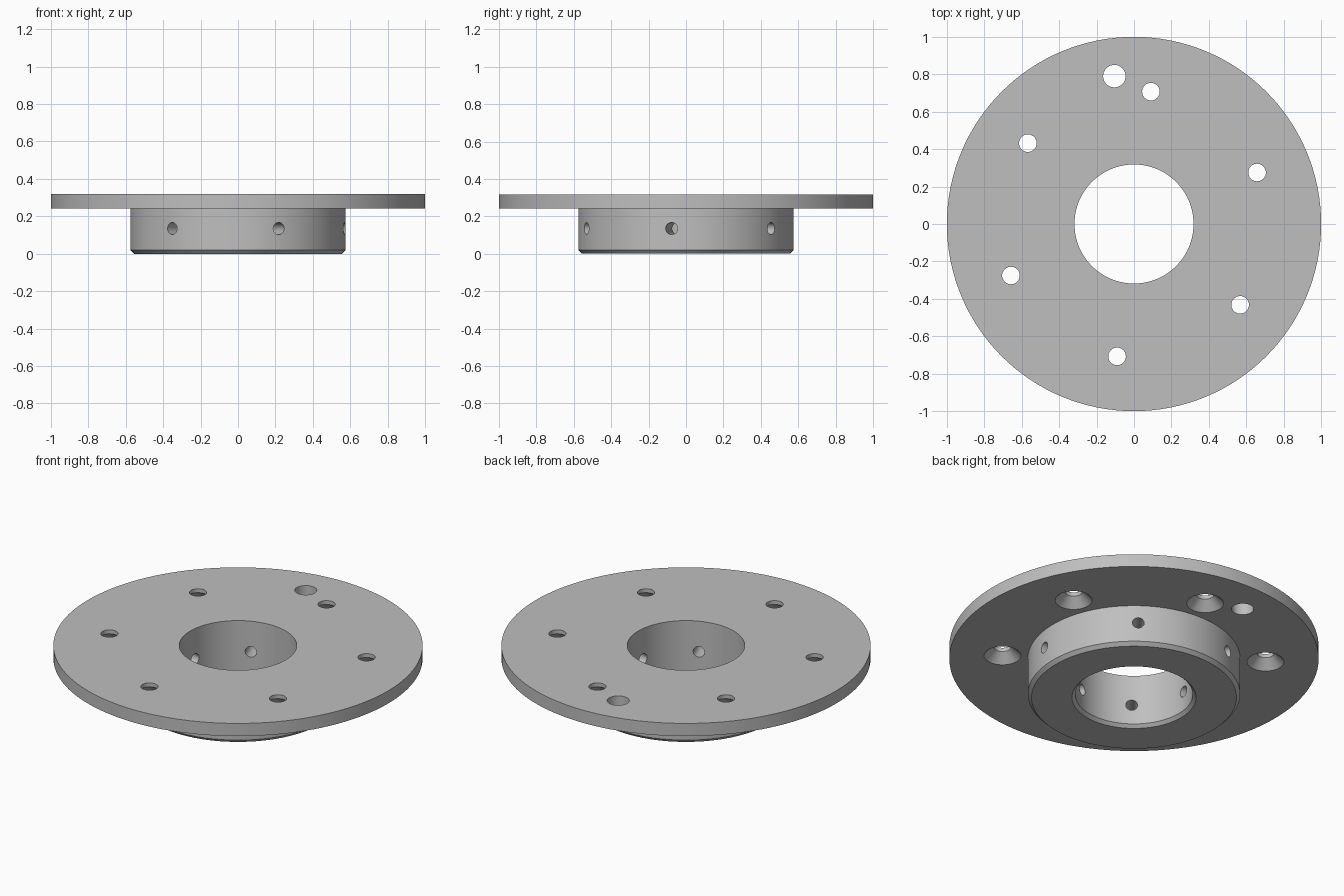
import bpy
import bmesh
from math import cos, sin, pi, radians
from mathutils import Matrix

cube = bpy.data.objects.get("Cube")
if cube:
    bpy.data.objects.remove(cube, do_unlink=True)

grey = bpy.data.materials.new("machined_grey")
grey.use_nodes = True
grey.diffuse_color = (0.52, 0.52, 0.52, 1)
grey.node_tree.nodes["Principled BSDF"].inputs["Base Color"].default_value = grey.diffuse_color


def lathe(name, profile, steps, closed=False):
    """Revolve a (radius, z) profile about the z axis."""
    bm = bmesh.new()
    verts = [bm.verts.new((r, 0, z)) for r, z in profile]
    edges = [bm.edges.new(pair) for pair in zip(verts, verts[1:])]
    if closed:
        edges.append(bm.edges.new((verts[-1], verts[0])))
    bmesh.ops.spin(bm, geom=verts + edges, cent=(0, 0, 0), axis=(0, 0, 1),
                   angle=2 * pi, steps=steps)
    bmesh.ops.remove_doubles(bm, verts=bm.verts, dist=1e-5)
    bmesh.ops.recalc_face_normals(bm, faces=bm.faces)
    mesh = bpy.data.meshes.new(name)
    bm.to_mesh(mesh)
    bm.free()
    obj = bpy.data.objects.new(name, mesh)
    bpy.context.collection.objects.link(obj)
    mesh.materials.append(grey)
    return obj


def drill(body, profile, matrix):
    """Cut a revolved tool out of the body."""
    tool = lathe("drill_tool", profile, 32)
    tool.data.transform(matrix)
    tool.hide_render = True
    mod = body.modifiers.new("hole", 'BOOLEAN')
    mod.operation = 'DIFFERENCE'
    mod.solver = 'EXACT'
    mod.object = tool
    bpy.ops.object.modifier_apply(modifier=mod.name)
    bpy.data.objects.remove(tool, do_unlink=True)


# Disc and chamfered hub as one turned part
bore, hub, base, top = 0.318, 0.575, 0.242, 0.318
body = lathe("flanged_hub", [
    (bore, top), (1, top), (1, base), (hub, base), (hub, 0.02),
    (hub - 0.02, 0), (bore + 0.018, 0), (bore, 0.018)], 128, closed=True)
bpy.context.view_layer.objects.active = body
body.select_set(True)

# Countersunk bolt holes through the disc, set screw holes through the hub wall
countersink = [(0, 0.232), (0.11, 0.232), (0.047, 0.295), (0.047, 0.4), (0, 0.4)]
set_screw = [(0, 0.25), (0.032, 0.25), (0.032, 0.65), (0, 0.65)]
for i in range(6):
    a = radians(22.7 + 60 * i)
    drill(body, countersink, Matrix.Translation((0.713 * cos(a), 0.713 * sin(a), 0)))
    a = radians(52.3 + 60 * i)
    drill(body, set_screw, Matrix.Translation((0, 0, 0.135))
          @ Matrix.Rotation(a, 4, 'Z') @ Matrix.Rotation(pi / 2, 4, 'Y'))

# Plain locating hole
drill(body, [(0, 0.1), (0.06, 0.1), (0.06, 0.4), (0, 0.4)],
      Matrix.Translation((-0.105, 0.79, 0)))

bpy.ops.object.shade_smooth_by_angle(angle=radians(30))
